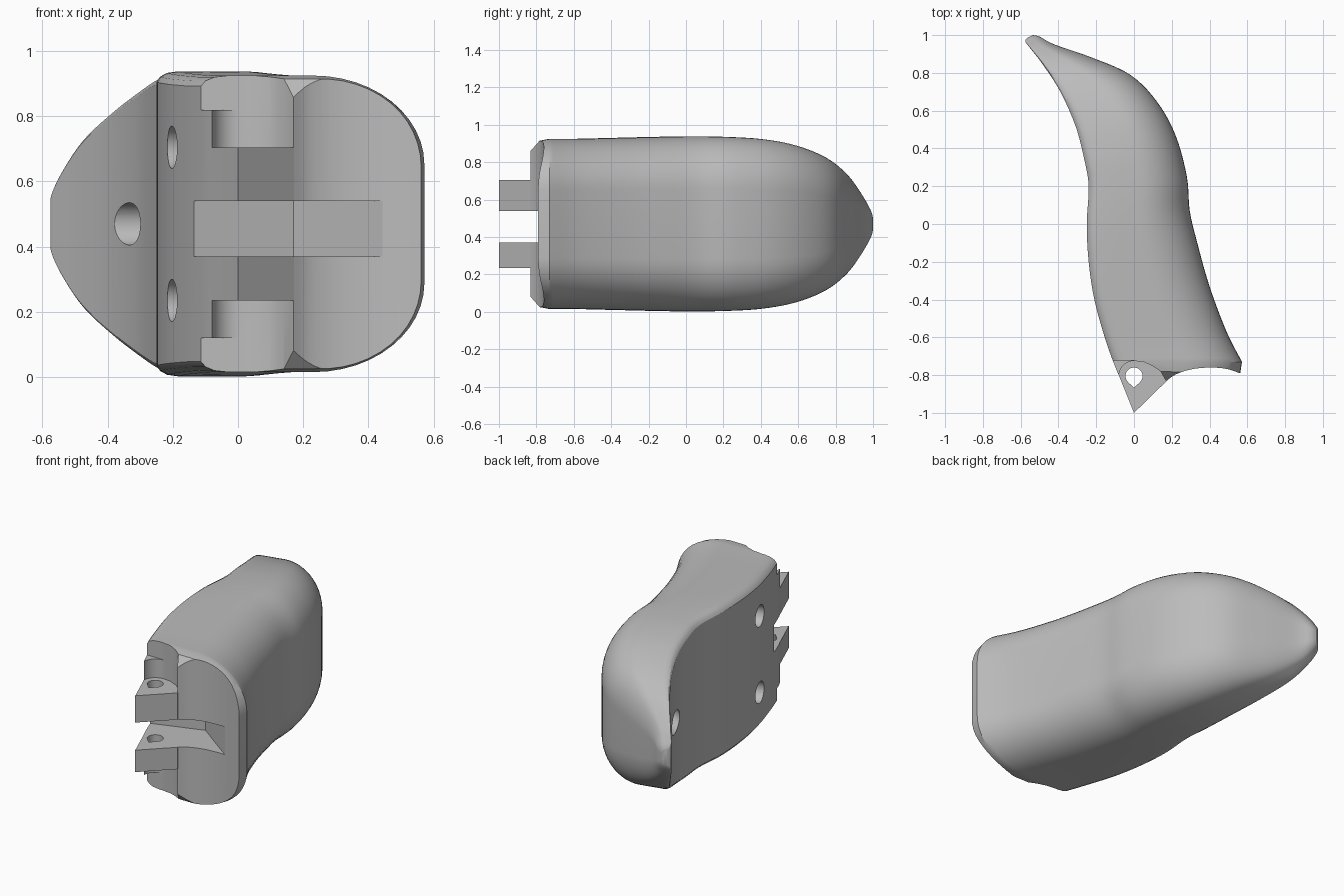
import bpy, bmesh, math
from mathutils import Vector, Matrix

if "Cube" in bpy.data.objects:
    bpy.data.objects.remove(bpy.data.objects["Cube"], do_unlink=True)

MID = 0.47  # mirror height of the whole part

grey = bpy.data.materials.new("plain grey")
grey.use_nodes = True
COLOR = (0.5, 0.5, 0.5, 1)
grey.diffuse_color = COLOR
grey.node_tree.nodes["Principled BSDF"].inputs["Base Color"].default_value = COLOR


def add_object(name, bm):
    bmesh.ops.recalc_face_normals(bm, faces=bm.faces)
    mesh = bpy.data.meshes.new(name)
    bm.to_mesh(mesh)
    bm.free()
    mesh.materials.append(grey)
    obj = bpy.data.objects.new(name, mesh)
    bpy.context.collection.objects.link(obj)
    return obj


def prism(name, outline, z0, z1):
    bm = bmesh.new()
    face = bm.faces.new([bm.verts.new((x, y, z0)) for x, y in outline])
    top = bmesh.ops.extrude_face_region(bm, geom=[face])["geom"]
    verts = [g for g in top if isinstance(g, bmesh.types.BMVert)]
    bmesh.ops.translate(bm, verts=verts, vec=(0, 0, z1 - z0))
    return add_object(name, bm)


def combine(target, tool, operation):
    mod = target.modifiers.new(operation, "BOOLEAN")
    mod.operation, mod.solver, mod.object = operation, "EXACT", tool
    bpy.context.view_layer.objects.active = target
    bpy.ops.object.modifier_apply(modifier=mod.name)
    bpy.data.objects.remove(tool, do_unlink=True)


def spline(rows, steps):
    """Catmull-Rom interpolation through rows of numbers."""
    rows = [Vector(r) for r in rows]
    out = []
    for i in range(len(rows) - 1):
        a, b, c, d = (rows[max(i - 1, 0)], rows[i], rows[i + 1],
                      rows[min(i + 2, len(rows) - 1)])
        for k in range(steps):
            t = k / steps
            out.append(0.5 * (2 * b + (c - a) * t + (2 * a - 5 * b + 4 * c - d) * t * t
                              + (3 * b - a - 3 * c + d) * t ** 3))
    return out + [rows[-1]]


# Body stations: flat side x, y, rounded side x, y, half height
front = [(-.04, -.88, .54, -.88, .33), (-.06, -.84, .555, -.84, .38),
         (-.09, -.78, .563, -.785, .445), (-.11, -.73, .572, -.73, .455)]
sweep = [(-.11, -.73, .572, -.73, .455), (-.155, -.6, .49, -.57, .455),
         (-.21, -.4, .40, -.33, .46), (-.24, -.2, .335, -.1, .465),
         (-.25, 0, .295, .07, .468), (-.24, .2, .28, .25, .465),
         (-.265, .35, .22, .47, .453), (-.31, .52, .12, .65, .42),
         (-.39, .70, -.02, .79, .355), (-.48, .84, -.22, .88, .265),
         (-.545, .925, -.42, .95, .16), (-.575, .965, -.5, .992, .085),
         (-.565, .985, -.535, 1.0, .05)]
stations = [Vector(r) for r in front[:3]] + spline(sweep, 5)

# Cross-section: crisp flat side, large elliptical corners on the other side
half = [(0, .93), (.02, .965), (.06, .99), (.12, 1), (.3, 1)]
for i in range(13):
    a = math.pi / 2 * (1 - i / 12)
    half.append((.5 + .5 * math.cos(a), .4 + .6 * math.sin(a)))
section = half + [(u, -v) for u, v in reversed(half)]

bm = bmesh.new()
rings = []
for lx, ly, rx, ry, h in stations:
    rings.append([bm.verts.new((lx + (rx - lx) * u, ly + (ry - ly) * u, MID + h * v))
                  for u, v in section])
n = len(section)
for r0, r1 in zip(rings, rings[1:]):
    for i in range(n):
        j = (i + 1) % n
        bm.faces.new((r0[i], r0[j], r1[j], r1[i]))
bm.faces.new(rings[0])
bm.faces.new(rings[-1])
body = add_object("curved_body", bm)

# Scooped front end with a cup around the hinge
cup = [(-.08 * math.cos(a), -.805 + .08 * math.sin(a))
       for a in [math.pi / 2 * i / 8 for i in range(9)]]
scoop = spline([(.17, -.832), (.22, -.797), (.3, -.77), (.4, -.76), (.49, -.767),
                (.56, -.79)], 4)
outline = ([(-.3, -.805)] + cup + [(.05, -.73), (.1, -.752), (.14, -.78)]
           + [tuple(p) for p in scoop] + [(.7, -.84), (.7, -1.3), (-.3, -1.3)])
combine(body, prism("front_cutter", outline, -.2, 1.2), "DIFFERENCE")

# Cup wall is shorter beyond the hinge knuckles
for z0, z1 in ((-.2, .12), (.82, 1.2)):
    combine(body, prism("cup_trim", [(-.3, -.72), (0, -.723), (.02, -.9), (-.3, -.9)],
                        z0, z1), "DIFFERENCE")

# Two hinge tabs
for z0, z1 in ((.235, .37), (.54, .705)):
    tab = [(0, -1), (.172, -.832), (.16, -.7), (-.07, -.7), (-.09, -.777)]
    combine(body, prism("hinge_tab", tab, z0, z1), "UNION")

# Slot between the tabs
slot = [(-.3, -.72), (-.13, -.66), (.17, -.56), (.455, -.77), (.455, -1.3), (-.3, -1.3)]
combine(body, prism("slot_cutter", slot, .37, .54), "DIFFERENCE")

# Teardrop pin hole
drop = [(.045 * math.cos(a), -.805 + .045 * math.sin(a))
        for a in [math.radians(-40 + 260 * i / 24) for i in range(25)]]
combine(body, prism("pin_cutter", drop + [(0, -.868)], -.2, 1.2), "DIFFERENCE")

# Round blind holes in the flat side
for x, y, z, angle in ((-.205, -.43, .705, 15), (-.205, -.43, .235, 15),
                       (-.342, .585, .47, -28)):
    bm = bmesh.new()
    turn = (Matrix.Translation((x, y, z)) @ Matrix.Rotation(math.radians(angle), 4, "Z")
            @ Matrix.Rotation(math.pi / 2, 4, "Y"))
    bmesh.ops.create_cone(bm, cap_ends=True, segments=32, radius1=.065, radius2=.065,
                          depth=.3, matrix=turn)
    combine(body, add_object("hole_cutter", bm), "DIFFERENCE")

# Smooth shading with crisp edges
bpy.ops.object.select_all(action="DESELECT")
body.select_set(True)
bpy.context.view_layer.objects.active = body
bpy.ops.object.shade_smooth_by_angle(angle=math.radians(30))
